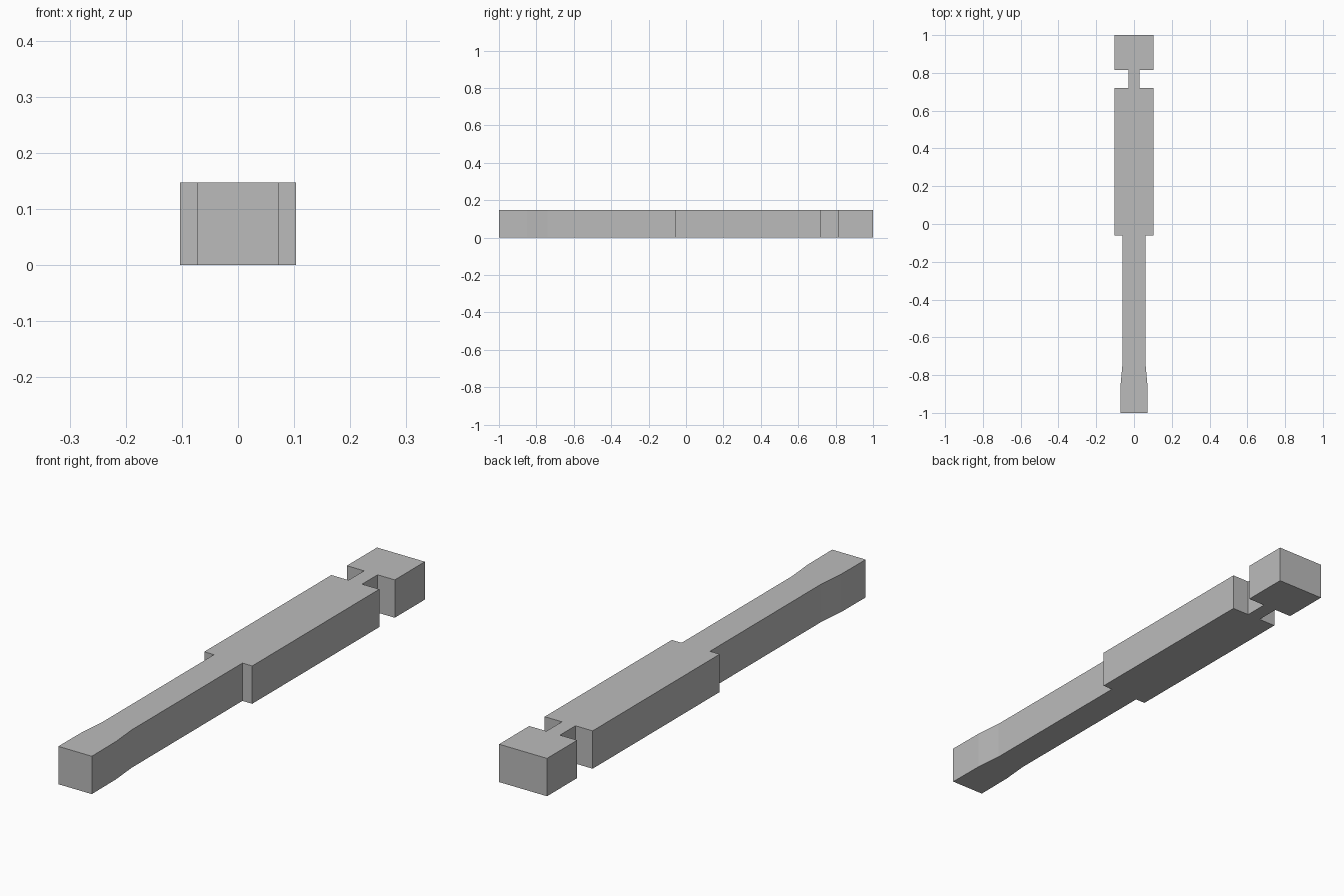
import bpy
import bmesh

cube = bpy.data.objects.get("Cube")
if cube:
    bpy.data.objects.remove(cube, do_unlink=True)

HEIGHT = 0.147

grey = bpy.data.materials.new("plain grey")
grey.use_nodes = True
colour = (0.5, 0.5, 0.5, 1)
grey.diffuse_color = colour
grey.node_tree.nodes["Principled BSDF"].inputs["Base Color"].default_value = colour

# Half widths along the length: flared shank, wide body, narrow neck, square head
profile = [
    (0.072, -1.0), (0.071, -0.85), (0.061, -0.74), (0.061, -0.06),
    (0.103, -0.06), (0.103, 0.72), (0.029, 0.72), (0.029, 0.815),
    (0.103, 0.815), (0.103, 1.0),
]
outline = profile + [(-x, y) for x, y in reversed(profile)]

# Extrude the mirrored outline upwards
bm = bmesh.new()
base = bm.faces.new([bm.verts.new((x, y, 0)) for x, y in outline])
top = bmesh.ops.extrude_face_region(bm, geom=[base], use_keep_orig=True)["geom"]
for v in top:
    if isinstance(v, bmesh.types.BMVert):
        v.co.z = HEIGHT
bmesh.ops.recalc_face_normals(bm, faces=bm.faces)

mesh = bpy.data.meshes.new("notched_bar")
bm.to_mesh(mesh)
bm.free()
mesh.materials.append(grey)
bar = bpy.data.objects.new("notched_bar", mesh)
bpy.context.collection.objects.link(bar)
